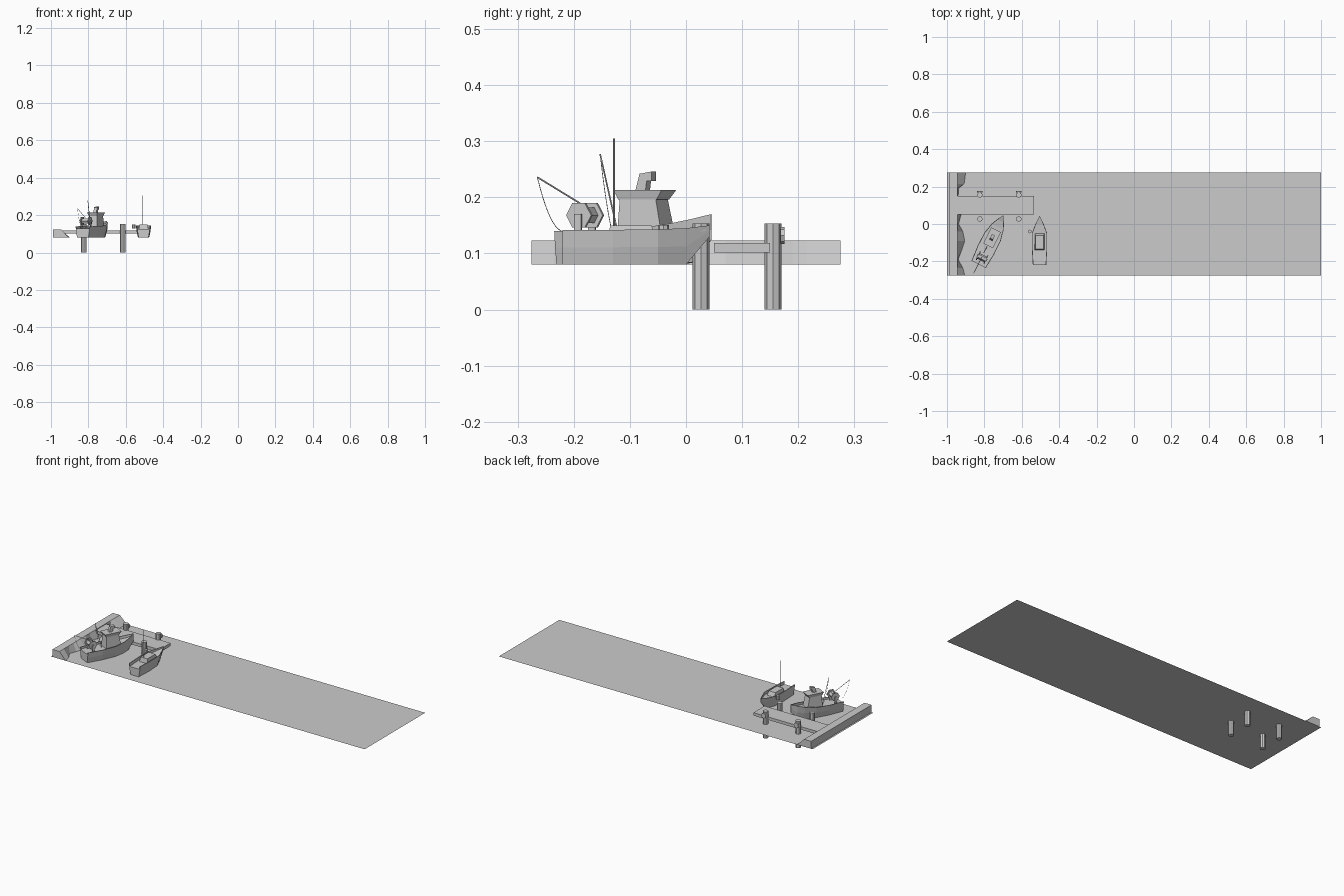
import bpy, bmesh, math
from mathutils import Matrix, Vector

cube = bpy.data.objects.get("Cube")
if cube:
    bpy.data.objects.remove(cube, do_unlink=True)

grey = bpy.data.materials.new("plain grey")
grey.use_nodes = True
grey.diffuse_color = (0.6, 0.6, 0.6, 1)
grey.node_tree.nodes["Principled BSDF"].inputs["Base Color"].default_value = grey.diffuse_color


def add(name, bm, place=None):
    bmesh.ops.recalc_face_normals(bm, faces=bm.faces)
    mesh = bpy.data.meshes.new(name)
    bm.to_mesh(mesh)
    bm.free()
    mesh.materials.append(grey)
    ob = bpy.data.objects.new(name, mesh)
    bpy.context.collection.objects.link(ob)
    if place:
        ob.matrix_world = place
    return ob


def loft(name, rings, place=None):
    """Skin a row of matching closed rings and cap both ends."""
    bm = bmesh.new()
    rows = [[bm.verts.new(p) for p in ring] for ring in rings]
    n = len(rows[0])
    for a, b in zip(rows, rows[1:]):
        for i in range(n):
            j = (i + 1) % n
            bm.faces.new((a[i], a[j], b[j], b[i]))
    bm.faces.new(rows[0])
    bm.faces.new(rows[-1])
    return add(name, bm, place)


def box(name, x0, x1, y0, y1, z0, z1, place=None):
    rings = [[(x0, y0, z), (x1, y0, z), (x1, y1, z), (x0, y1, z)] for z in (z0, z1)]
    return loft(name, rings, place)


def cylinder(name, centre, radius, depth, sides, axis="Z", place=None):
    bm = bmesh.new()
    turn = Matrix.Rotation(math.pi / 2, 4, "Y" if axis == "X" else "X") if axis != "Z" else Matrix()
    bmesh.ops.create_cone(bm, cap_ends=True, segments=sides, radius1=radius, radius2=radius,
                          depth=depth, matrix=Matrix.Translation(centre) @ turn)
    return add(name, bm, place)


def line(name, points, radius):
    curve = bpy.data.curves.new(name, "CURVE")
    curve.dimensions = "3D"
    curve.bevel_depth = radius
    curve.bevel_resolution = 0
    curve.use_fill_caps = True
    spline = curve.splines.new("POLY")
    spline.points.add(len(points) - 1)
    for p, co in zip(spline.points, points):
        p.co = (*co, 1)
    curve.materials.append(grey)
    ob = bpy.data.objects.new(name, curve)
    bpy.context.collection.objects.link(ob)


def hanging_line(name, start, end, sag):
    a, b = Vector(start), Vector(end)
    pts = []
    for i in range(9):
        t = i / 8
        p = a.lerp(b, t)
        p.z -= sag * 4 * t * (1 - t)
        pts.append(p)
    line(name, pts, 0.0007)


def hull(name, stations, rim, place):
    """Stations: y, top half width, bottom half width, top z, bottom z, deck z."""
    rings = []
    for y, w, wb, top, bottom, deck in stations:
        inner = max(w - rim, w * 0.3)
        mid = bottom + (top - bottom) * 0.5
        half = [(wb, y, bottom), (w * 0.6 + wb * 0.4, y, mid), (w, y, top),
                (inner, y, top), (inner, y, deck)]
        rings.append(half + [(-x, yy, z) for x, yy, z in reversed(half)])
    return loft(name, rings, place)


# Water sheet
bm = bmesh.new()
bmesh.ops.create_grid(bm, x_segments=1, y_segments=1, size=1,
                      matrix=Matrix.Translation((0, 0, 0.08)) @ Matrix.Diagonal((1, 0.275, 1, 1)))
add("water", bm)

# Quay with an uneven sloping bank
toe = [(-0.275, -0.905), (-0.235, -0.915), (-0.19, -0.94), (-0.15, -0.925), (-0.09, -0.905),
       (-0.04, -0.915), (0.0, -0.938), (0.07, -0.92), (0.15, -0.94), (0.19, -0.938),
       (0.215, -0.908), (0.275, -0.9)]
loft("quay", [[(-0.99, y, 0.08), (-0.99, y, 0.123), (-0.945, y, 0.123), (x, y, 0.08)] for y, x in toe])

# Pier deck, piles and tyre fenders
box("pier_deck", -0.945, -0.535, 0.05, 0.15, 0.102, 0.119)
for x in (-0.824, -0.616):
    for y in (0.027, 0.155):
        cylinder("pier_pile", (x, y, 0.0765), 0.015, 0.153, 8)
    bm = bmesh.new()
    bmesh.ops.create_cone(bm, cap_ends=True, segments=8, radius1=0.015, radius2=0.015, depth=0.007,
                          matrix=Matrix.Translation((x, 0.172, 0.132)) @ Matrix.Rotation(math.pi / 2, 4, "X"))
    add("tyre_fender", bm)

# Fishing boat, turned towards the pier
boat = Matrix.Translation((-0.765, -0.086, 0)) @ Matrix.Rotation(math.radians(-26.7), 4, "Z")
hull("fishing_hull", [
    (-0.145, 0.043, 0.034, 0.140, 0.08, 0.128),
    (-0.06, 0.050, 0.040, 0.141, 0.08, 0.129),
    (0.02, 0.049, 0.036, 0.144, 0.08, 0.131),
    (0.08, 0.036, 0.018, 0.153, 0.08, 0.138),
    (0.115, 0.020, 0.005, 0.161, 0.085, 0.146),
    (0.147, 0.001, 0.0005, 0.170, 0.125, 0.160)], 0.004, boat)


def block(w, y0, y1, z):
    return [(-w, y0, z), (w, y0, z), (w, y1, z), (-w, y1, z)]


loft("wheelhouse", [block(0.027, -0.028, 0.062, 0.128), block(0.024, -0.024, 0.048, 0.196)], boat)
loft("wheelhouse_roof", [block(0.025, -0.026, 0.050, 0.196), block(0.029, -0.034, 0.062, 0.213)], boat)

# Hooked funnel on the roof
hook = [(0.000, 0.213), (0.008, 0.242), (0.032, 0.246), (0.032, 0.229), (0.022, 0.229), (0.020, 0.213)]
loft("funnel", [[(x, y, z) for y, z in hook] for x in (-0.009, 0.009)], boat)

# Net drum: hexagonal flanges on a core, with side stands
cylinder("drum_core", (0, -0.105, 0.168), 0.016, 0.05, 6, "X", boat)
for side in (-1, 1):
    cylinder("drum_flange", (side * 0.023, -0.105, 0.168), 0.025, 0.006, 6, "X", boat)
    box("drum_stand", side * 0.028 - 0.002, side * 0.028 + 0.002, -0.112, -0.098, 0.126, 0.17, boat)

# Booms and slack rigging
tip = (-0.858, -0.265, 0.236)
line("stern_boom", [(-0.815, -0.18, 0.184), tip], 0.0015)
hanging_line("stern_rigging", tip, (-0.838, -0.222, 0.14), 0.02)
tip = (-0.803, -0.153, 0.277)
line("mid_boom", [(-0.786, -0.12, 0.13), tip], 0.0015)
hanging_line("mid_rigging", tip, (-0.79, -0.132, 0.14), 0.012)

# Small motor boat with a low coaming, a whip mast and a fender
skiff = Matrix.Translation((-0.505, 0, 0))
hull("skiff_hull", [
    (-0.22, 0.036, 0.026, 0.142, 0.08, 0.125),
    (-0.13, 0.041, 0.030, 0.142, 0.08, 0.125),
    (-0.05, 0.041, 0.026, 0.143, 0.08, 0.128),
    (0.0, 0.022, 0.004, 0.145, 0.08, 0.133),
    (0.042, 0.001, 0.0005, 0.150, 0.13, 0.142)], 0.004, skiff)
loft("skiff_cabin", [block(0.026, -0.14, -0.05, 0.124), block(0.021, -0.135, -0.062, 0.15)], skiff)
line("skiff_mast", [(-0.51, -0.128, 0.12), (-0.51, -0.128, 0.305)], 0.0017)
cylinder("skiff_fender", (-0.557, -0.04, 0.14), 0.01, 0.022, 8)
